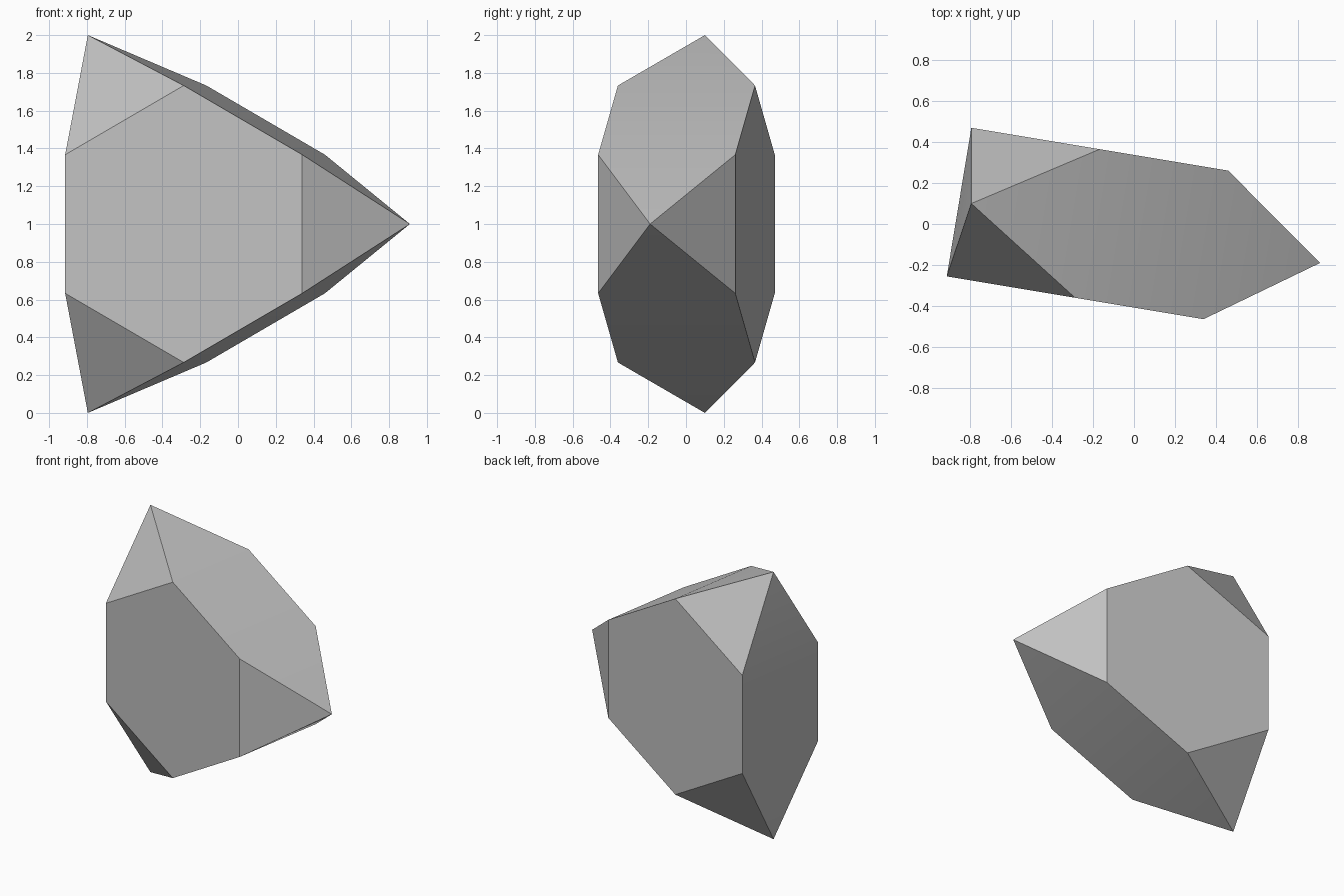
import bpy
import bmesh
import math
from mathutils import Vector

cube = bpy.data.objects.get("Cube")
if cube:
    bpy.data.objects.remove(cube, do_unlink=True)

# One stone-grey colour
grey = bpy.data.materials.new("stone_grey")
grey.use_nodes = True
colour = (0.53, 0.53, 0.53, 1)
grey.diffuse_color = colour
grey.node_tree.nodes["Principled BSDF"].inputs["Base Color"].default_value = colour

MID = 1.0                              # mirror height
LOW, HIGH = 0.367, 0.733               # heights of the hexagon corners above it
DEPTH = Vector((0.12, 0.726, 0))       # front face to back face

# Corners of the front hexagon, upper half
right = Vector((0.34, -0.465, LOW))
left = Vector((-0.915, -0.256, LOW))
crown = (right + left) / 2
crown.z = HIGH
front = [right, crown, left]

# Back hexagon is the front one shifted; then the peak and the side tip
upper = front + [p + DEPTH for p in front] + [Vector((-0.795, 0.10, 1))]
points = [Vector((0.91, -0.19, MID))]
for p in upper:
    for side in (1, -1):
        points.append(Vector((p.x, p.y, MID + side * p.z)))

# Wrap the corners in a convex shell and merge the flat facets
bm = bmesh.new()
for p in points:
    bm.verts.new(p)
bmesh.ops.convex_hull(bm, input=bm.verts)
bmesh.ops.dissolve_limit(bm, angle_limit=math.radians(1.5),
                         verts=bm.verts, edges=bm.edges)
bmesh.ops.recalc_face_normals(bm, faces=bm.faces)

mesh = bpy.data.meshes.new("faceted_stone")
bm.to_mesh(mesh)
bm.free()
mesh.materials.append(grey)
stone = bpy.data.objects.new("faceted_stone", mesh)
bpy.context.collection.objects.link(stone)

# Soften only the shallow bends, keep the cut edges sharp
bpy.ops.object.select_all(action="DESELECT")
stone.select_set(True)
bpy.context.view_layer.objects.active = stone
bpy.ops.object.shade_smooth_by_angle(angle=math.radians(30))
